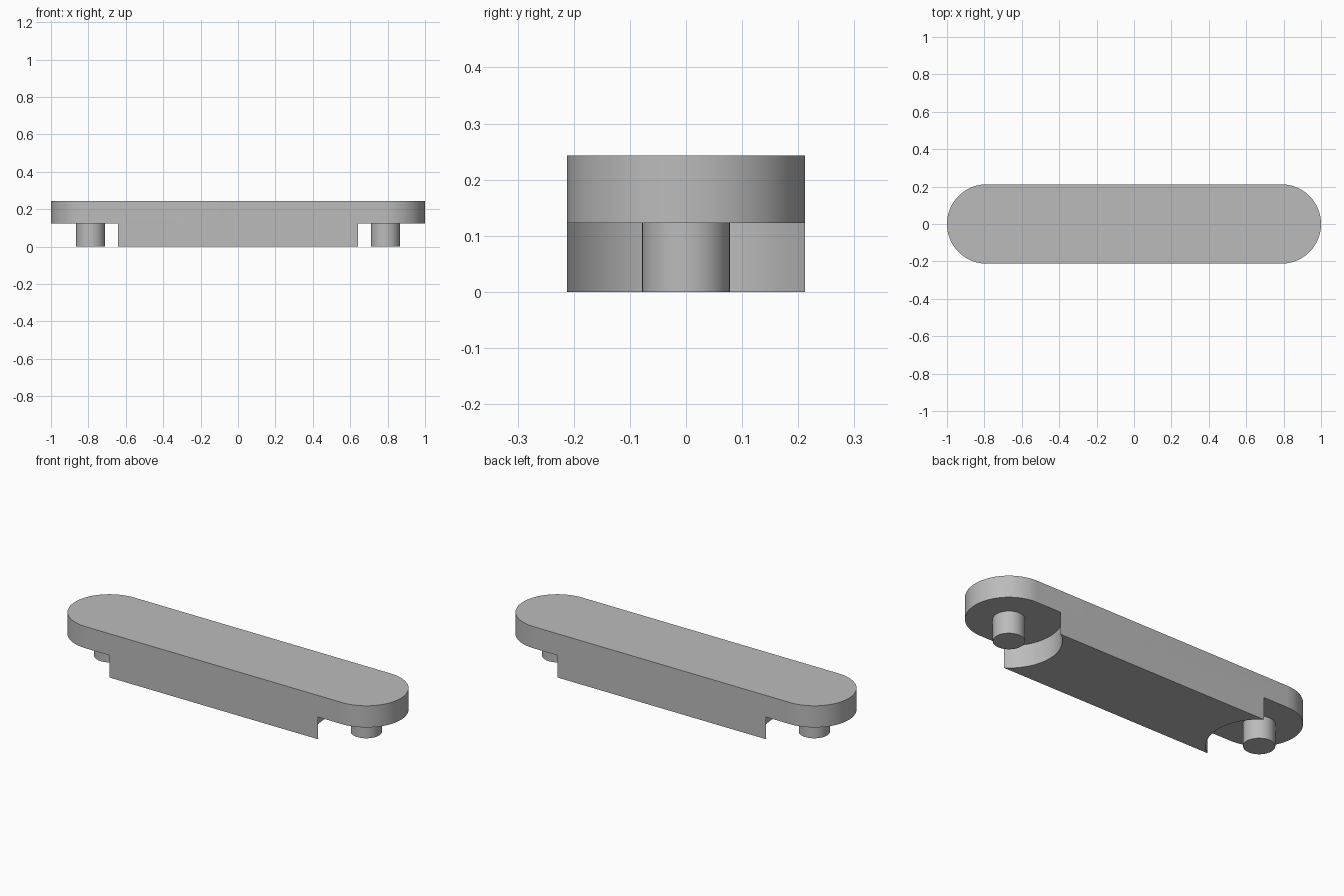
import bpy, bmesh, math

cube = bpy.data.objects.get("Cube")
if cube:
    bpy.data.objects.remove(cube, do_unlink=True)

HEIGHT, LEDGE = 0.243, 0.123       # full height, underside of the end tabs
CENTRE, RADIUS = 0.788, 0.212      # rounded ends
PIN_RADIUS, RELIEF_RADIUS = 0.078, 0.258

grey = bpy.data.materials.new("plain_grey")
grey.use_nodes = True
colour = (0.5, 0.5, 0.5, 1)
grey.diffuse_color = colour
grey.node_tree.nodes["Principled BSDF"].inputs["Base Color"].default_value = colour


def arc(cx, radius, start, sweep, steps):
    return [(cx + radius * math.cos(start + sweep * i / steps),
             radius * math.sin(start + sweep * i / steps)) for i in range(steps + 1)]


def prism(name, outline, z0, z1):
    """Extrude a flat outline straight up from z0 to z1."""
    bm = bmesh.new()
    base = bm.faces.new([bm.verts.new((x, y, z0)) for x, y in outline])
    top = bmesh.ops.extrude_face_region(bm, geom=[base], use_keep_orig=True)["geom"]
    bmesh.ops.translate(bm, vec=(0, 0, z1 - z0),
                        verts=[v for v in top if isinstance(v, bmesh.types.BMVert)])
    bmesh.ops.recalc_face_normals(bm, faces=bm.faces)
    mesh = bpy.data.meshes.new(name)
    bm.to_mesh(mesh)
    bm.free()
    mesh.materials.append(grey)
    obj = bpy.data.objects.new(name, mesh)
    bpy.context.collection.objects.link(obj)
    return obj


def activate(obj):
    bpy.ops.object.select_all(action="DESELECT")
    obj.select_set(True)
    bpy.context.view_layer.objects.active = obj


# Round-ended bar
half = math.pi / 2
body = prism("body", arc(CENTRE, RADIUS, -half, math.pi, 48)
             + arc(-CENTRE, RADIUS, half, math.pi, 48), 0, HEIGHT)
parts = [body]

for side, sign in (("left", 1), ("right", -1)):
    # Circular relief under each end, leaving a thin tab
    cutter = prism("relief_cutter", arc(sign * CENTRE, RELIEF_RADIUS, 0, math.tau, 96)[:-1],
                   -0.1, LEDGE)
    cutter.hide_render = True
    activate(body)
    cut = body.modifiers.new("relief", "BOOLEAN")
    cut.operation = "DIFFERENCE"
    cut.solver = "EXACT"
    cut.object = cutter
    bpy.ops.object.modifier_apply(modifier=cut.name)
    bpy.data.objects.remove(cutter, do_unlink=True)

    # Pin hanging from the tab
    parts.append(prism(side + "_pin", arc(sign * CENTRE, PIN_RADIUS, 0, math.tau, 64)[:-1],
                       0, LEDGE))

for part in parts:
    activate(part)
    bpy.ops.object.shade_smooth_by_angle(angle=math.radians(30))
